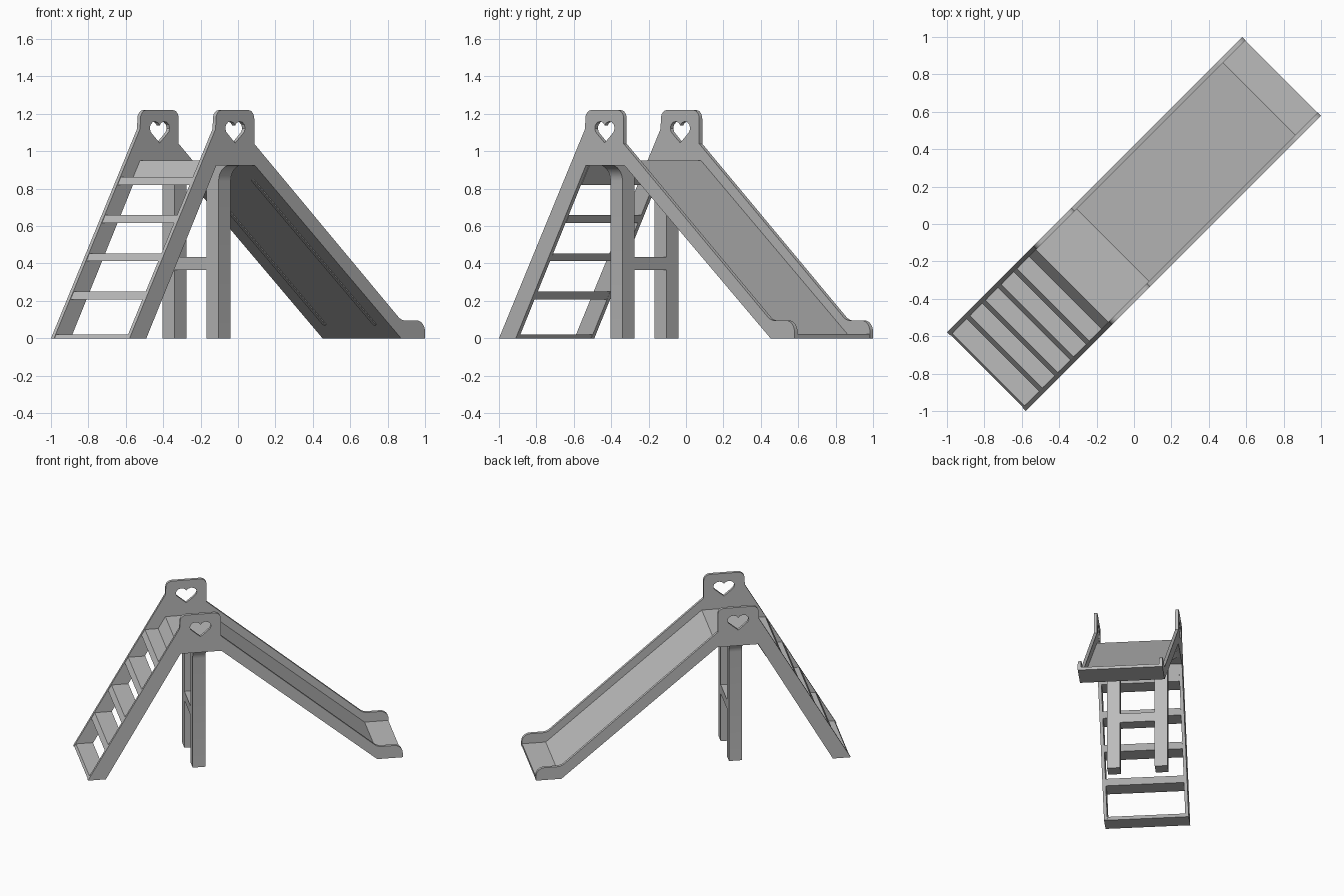
import bpy, math
from mathutils import Vector, Matrix

if "Cube" in bpy.data.objects:
    bpy.data.objects.remove(bpy.data.objects["Cube"])

S = math.sqrt(0.5)
U, W, Z = Vector((S, S, 0)), Vector((S, -S, 0)), Vector((0, 0, 1))  # along, across, up
HALF, THICK = 0.297, 0.023      # half width and side board thickness
INNER = HALF - THICK

grey = bpy.data.materials.new("light grey")
grey.diffuse_color = (0.5, 0.5, 0.5, 1)
grey.use_nodes = True
grey.node_tree.nodes["Principled BSDF"].inputs["Base Color"].default_value = grey.diffuse_color


def rounded(points, steps=6):
    """Turn (x, y[, radius]) corners into an outline with filleted corners."""
    out = []
    for i, p in enumerate(points):
        c = Vector(p[:2])
        if len(p) < 3:
            out.append(c)
            continue
        a = (Vector(points[i - 1][:2]) - c).normalized()
        b = (Vector(points[(i + 1) % len(points)][:2]) - c).normalized()
        half = a.angle(b) / 2
        r = p[2]
        centre = c + (a + b).normalized() * r / math.sin(half)
        t = r / math.tan(half)
        s, e = c + a * t - centre, c + b * t - centre
        sweep = s.angle_signed(e)
        for k in range(steps + 1):
            out.append(centre + Matrix.Rotation(-sweep * k / steps, 2) @ s)
    return out


def board(name, loops, depth, centre=0.0, axis=W):
    """Extrude outlines (first is the edge, the rest are holes) along W or U."""
    cu = bpy.data.curves.new(name, 'CURVE')
    cu.dimensions, cu.fill_mode, cu.extrude = '2D', 'BOTH', depth / 2
    for loop in loops:
        sp = cu.splines.new('POLY')
        sp.points.add(len(loop) - 1)
        for pt, co in zip(sp.points, loop):
            pt.co = (co[0], co[1], 0, 1)
        sp.use_cyclic_u = True
    ob = bpy.data.objects.new(name, cu)
    bpy.context.collection.objects.link(ob)
    x, z = (U, W) if axis is W else (W, -U)
    m = Matrix((x, Z, z)).transposed().to_4x4()
    m.translation = axis * centre
    ob.matrix_world = m
    bpy.ops.object.select_all(action='DESELECT')
    ob.select_set(True)
    bpy.context.view_layer.objects.active = ob
    bpy.ops.object.convert(target='MESH')
    ob = bpy.context.object
    ob.data.materials.clear()
    ob.data.materials.append(grey)
    bpy.ops.object.shade_smooth_by_angle(angle=math.radians(30))
    return ob


# Side boards: ladder rail, head with heart cut-out and slide rail in one piece
side = rounded([(-1.117, 0), (-0.466, 1.12), (-0.462, 1.22, 0.045), (-0.174, 1.22, 0.045),
                (-0.174, 1.04), (0.938, 0.095, 0.08), (1.117, 0.095, 0.06), (1.117, 0),
                (0.936, 0), (-0.17, 0.925), (-0.46, 0.925), (-0.99, 0)])
right_half = [(0, 1.138), (0.012, 1.152), (0.032, 1.159), (0.054, 1.155), (0.07, 1.141),
              (0.075, 1.122), (0.068, 1.103), (0.035, 1.074), (0, 1.045)]
heart = [(-0.318 + x, z) for x, z in right_half]
heart += [(-0.318 - x, z) for x, z in right_half[-2:0:-1]]
for label, s in (("right", 1), ("left", -1)):
    board(label + "_side_board", [side, heart], THICK, s * (HALF - THICK / 2))

# Treads follow the slope of the ladder rails
SLOPE = 1.72


def tread(name, z0, z1):
    f0, f1 = -1.113 + z0 / SLOPE, -1.113 + z1 / SLOPE
    board(name, [[(f0, z0), (f1, z1), (f1 + 0.12, z1), (f0 + 0.12, z0)]], 2 * INNER)


tread("bottom_board", 0, 0.02)
for i in range(4):
    top = 0.25 + 0.204 * i
    tread(f"tread_{i + 1}", top - 0.042, top)

# Platform with a sloped riser, running into the slide bed and the flat run-out
board("platform_and_slide", [[
    (-0.467, 0.95), (-0.16, 0.95), (0.947, 0.022), (1.115, 0.022), (1.115, 0),
    (0.936, 0), (-0.17, 0.925), (-0.455, 0.925), (-0.492, 0.862), (-0.518, 0.862)]],
    2 * INNER)

# Thin round-ended ribs under the slide bed
start, end = Vector((-0.08, 0.85)), Vector((0.85, 0.072))
length = (end - start).length
for label, s in (("right", 1), ("left", -1)):
    rib = board(label + "_slide_rib", [rounded([
        (0, -0.011, 0.0105), (length, -0.011, 0.0105),
        (length, 0.011, 0.0105), (0, 0.011, 0.0105)])], 0.012)
    d = (end - start).normalized()
    along = U * d.x + Z * d.y
    m = Matrix((along, W, along.cross(W))).transposed().to_4x4()
    m.translation = U * start.x + Z * start.y + W * s * 0.19
    rib.matrix_world = m

# Support frame: two posts with flared tops, a crossbar and a top rail
half = [(0.122, 0.365), (0.122, 0), (0.212, 0), (0.212, 0.925, 0.084), (HALF, 0.925)]
mirrored = [(-p[0],) + p[1:] for p in reversed(half)]
window = [(-0.122, 0.435), (0.122, 0.435), (0.122, 0.9), (-0.122, 0.9)]
board("support_frame", [rounded(half + mirrored), window], 0.091, -0.3135, U)
